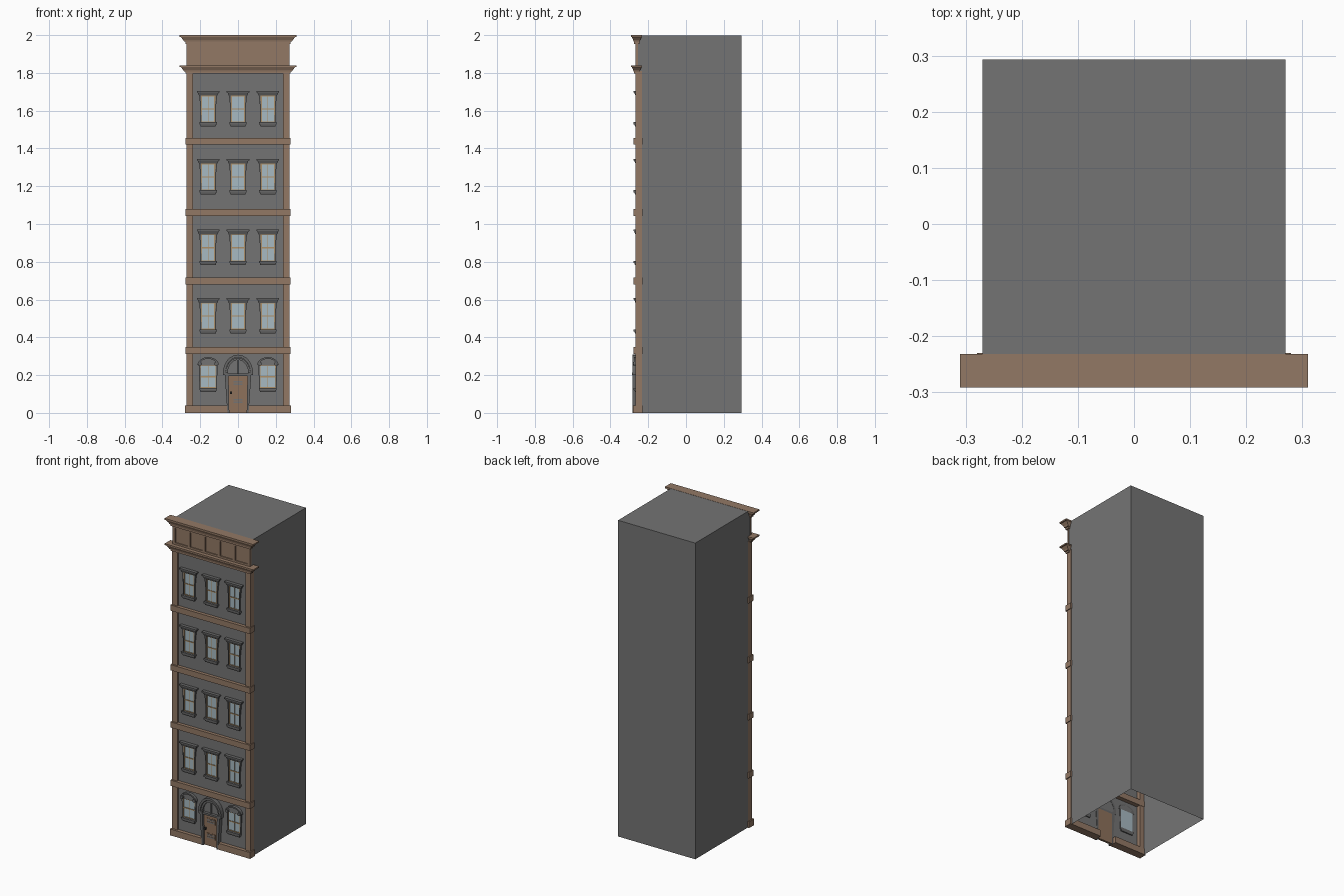
import bpy, bmesh, math

if "Cube" in bpy.data.objects:
    bpy.data.objects.remove(bpy.data.objects["Cube"])

def mat(name, c):
    m = bpy.data.materials.new(name)
    m.diffuse_color = (*c, 1)
    m.use_nodes = True
    m.node_tree.nodes["Principled BSDF"].inputs["Base Color"].default_value = m.diffuse_color
    return m

GRAY = mat("wall gray", (0.175, 0.175, 0.175))
TRIM = mat("trim gray", (0.135, 0.135, 0.135))
BROWN = mat("stone brown", (0.29, 0.19, 0.13))
DOOR = mat("door brown", (0.27, 0.165, 0.105))
TAN = mat("sash tan", (0.42, 0.28, 0.14))
GLASS = mat("pale glass", (0.39, 0.49, 0.54))
DARK = mat("dark metal", (0.03, 0.03, 0.03))

def finish(name, bm, m):
    bmesh.ops.recalc_face_normals(bm, faces=bm.faces)
    me = bpy.data.meshes.new(name)
    bm.to_mesh(me)
    bm.free()
    me.materials.append(m)
    ob = bpy.data.objects.new(name, me)
    bpy.context.collection.objects.link(ob)
    return ob

def loft(name, levels, m):
    """Stack of rectangles (z, x0, x1, y0, y1) joined into one solid."""
    bm = bmesh.new()
    rings = [[bm.verts.new(p) for p in ((x0, y0, z), (x1, y0, z), (x1, y1, z), (x0, y1, z))]
             for z, x0, x1, y0, y1 in levels]
    for a, b in zip(rings, rings[1:]):
        for i in range(4):
            j = (i + 1) % 4
            bm.faces.new((a[i], a[j], b[j], b[i]))
    bm.faces.new(rings[0])
    bm.faces.new(rings[-1])
    return finish(name, bm, m)

def box(name, x0, x1, y0, y1, z0, z1, m):
    return loft(name, [(z0, x0, x1, y0, y1), (z1, x0, x1, y0, y1)], m)

def plate(name, pts, y0, y1, m):
    """Front-view outline (x, z) extruded in depth."""
    bm = bmesh.new()
    f = bm.faces.new([bm.verts.new((x, y0, z)) for x, z in pts])
    r = bmesh.ops.extrude_face_region(bm, geom=[f])
    for v in r["geom"]:
        if isinstance(v, bmesh.types.BMVert):
            v.co.y = y1
    return finish(name, bm, m)

def arc(cx, cz, rx, rz, n=16, full=False):
    end = 2 * math.pi if full else math.pi
    return [(cx + rx * math.cos(end * i / n), cz + rz * math.sin(end * i / n))
            for i in range(n if full else n + 1)]

WALL = -0.257

# hollow body, open underneath
body = box("building_body", -0.27, 0.27, WALL, 0.293, 0, 1.999, GRAY)
bm = bmesh.new()
bm.from_mesh(body.data)
bmesh.ops.delete(bm, geom=[f for f in bm.faces if f.calc_center_median().z < 0.001], context='FACES')
bm.to_mesh(body.data)
bm.free()

# corner pilasters, base course and floor bands
for s, side in ((-1, "left"), (1, "right")):
    a, b = sorted((s * 0.238, s * 0.273))
    box("pilaster_" + side, a, b, -0.267, -0.232, 0, 1.81, BROWN)
for s, side in ((-1, "left"), (1, "right")):
    a, b = sorted((s * 0.055, s * 0.28))
    box("base_course_" + side, a, b, -0.28, -0.23, 0, 0.04, BROWN)
for z in (0.313, 0.681, 1.043, 1.42):
    box("floor_band", -0.278, 0.278, -0.278, -0.23, z, z + 0.036, BROWN)

# cornices: slab on top of a stepped flare
def cornice(name, top, h):
    spec = ((0, 0.279, -0.274, -0.247), (0.25, 0.279, -0.274, -0.247), (0.25, 0.286, -0.278, -0.244),
            (0.45, 0.29, -0.28, -0.242), (0.8, 0.304, -0.288, -0.234), (0.8, 0.31, -0.291, -0.232),
            (1, 0.31, -0.291, -0.232))
    loft(name, [(top - h + t * h, -x, x, y0, y1) for t, x, y0, y1 in spec], BROWN)

cornice("lower_cornice", 1.84, 0.043)
cornice("upper_cornice", 2.0, 0.046)

# frieze with five sunken panels
box("frieze_back", -0.272, 0.272, -0.261, -0.255, 1.83, 1.97, BROWN)
for z in (1.838, 1.944):
    box("frieze_rail", -0.272, 0.272, -0.267, -0.26, z, z + 0.014, BROWN)
for i in range(6):
    x = -0.262 + i * 0.1048
    box("frieze_divider", x - 0.01, x + 0.01, -0.267, -0.26, 1.838, 1.958, BROWN)

# sash: glass with tan frame, meeting rail and upper glazing bar
def sash(x, w, z0, z1):
    box("window_glass", x - w, x + w, -0.2595, -0.254, z0, z1, GLASS)
    mid = (z0 + z1) / 2
    for s in (-1, 1):
        box("sash_stile", x + s * (w - 0.002) - 0.003, x + s * (w - 0.002) + 0.003,
            -0.263, -0.256, z0, z1, TAN)
    for z in (z0 + 0.003, mid, z1 - 0.003):
        box("sash_rail", x - w, x + w, -0.263, -0.256, z - 0.003, z + 0.003, TAN)
    box("glazing_bar", x - 0.001, x + 0.001, -0.2615, -0.256, z0, z1, TAN)

def sill(x, z, w, h):
    loft("window_sill", [(z, x - w + 0.006, x + w - 0.006, -0.27, -0.25),
                         (z + h * 0.5, x - w + 0.003, x + w - 0.003, -0.273, -0.25),
                         (z + h * 0.5, x - w, x + w, -0.277, -0.25),
                         (z + h, x - w, x + w, -0.277, -0.25)], TRIM)

# upper windows: four floors of three
for z in (0.42, 0.782, 1.157, 1.517):
    for x in (-0.158, 0, 0.158):
        sash(x, 0.037, z + 0.02, z + 0.165)
        sill(x, z, 0.046, 0.022)
        for s in (-1, 1):
            plate("window_jamb", [(x + s * u, z + v) for u, v in
                  ((0.036, 0.02), (0.041, 0.02), (0.041, 0.1), (0.048, 0.166), (0.038, 0.166))],
                  -0.267, -0.254, TRIM)
        loft("window_lintel", [(z + 0.163, x - 0.049, x + 0.049, -0.268, -0.25),
                               (z + 0.18, x - 0.056, x + 0.056, -0.275, -0.25),
                               (z + 0.18, x - 0.06, x + 0.06, -0.278, -0.25),
                               (z + 0.188, x - 0.06, x + 0.06, -0.278, -0.25)], TRIM)

# ground floor windows with segmental hoods and round bosses
for x in (-0.158, 0.158):
    sash(x, 0.043, 0.13, 0.253)
    sill(x, 0.11, 0.047, 0.022)
    plate("window_hood", arc(x, 0.25, 0.05, 0.043), -0.266, -0.254, GRAY)
    plate("hood_moulding", arc(x, 0.254, 0.056, 0.041) + arc(x, 0.254, 0.046, 0.032)[::-1],
          -0.275, -0.254, TRIM)
    for s in (-1, 1):
        plate("hood_boss", arc(x + s * 0.043, 0.26, 0.01, 0.01, 10, True), -0.28, -0.254, TRIM)
        plate("ground_jamb", [(x + s * u, v) for u, v in
              ((0.041, 0.13), (0.046, 0.13), (0.05, 0.255), (0.042, 0.255))], -0.266, -0.254, TRIM)

# entrance: door, tapered jambs, arched transom
plate("door", [(-0.05, 0), (0.05, 0), (0.05, 0.2), (-0.05, 0.2)], -0.268, -0.254, DOOR)
for z0, z1 in ((0.045, 0.08), (0.14, 0.175)):
    for x in (-0.017, 0.017):
        box("door_panel", x - 0.013, x + 0.013, -0.271, -0.266, z0, z1, DOOR)
    for k in (0.3, 0.7):
        z = z0 + (z1 - z0) * k
        box("door_slat", -0.025, 0.025, -0.2725, -0.266, z - 0.004, z + 0.004, GRAY)
box("door_handle", -0.042, -0.031, -0.279, -0.266, 0.1, 0.112, DARK)
for s in (-1, 1):
    plate("door_jamb", [(s * u, v) for u, v in ((0.046, 0), (0.056, 0), (0.07, 0.2), (0.05, 0.2))],
          -0.283, -0.254, TRIM)
    a, b = sorted((s * 0.052, s * 0.08))
    box("arch_block", a, b, -0.286, -0.254, 0.2, 0.214, TRIM)
box("door_head", -0.06, 0.06, -0.282, -0.254, 0.196, 0.208, TRIM)
plate("transom", arc(0, 0.206, 0.062, 0.08), -0.264, -0.254, GRAY)
box("transom_bar", -0.004, 0.004, -0.272, -0.26, 0.206, 0.285, TRIM)
plate("door_arch_inner", arc(0, 0.207, 0.066, 0.085) + arc(0, 0.207, 0.055, 0.073)[::-1],
      -0.277, -0.254, TRIM)
plate("door_arch_outer", arc(0, 0.21, 0.08, 0.098) + arc(0, 0.21, 0.066, 0.084)[::-1],
      -0.284, -0.254, TRIM)
